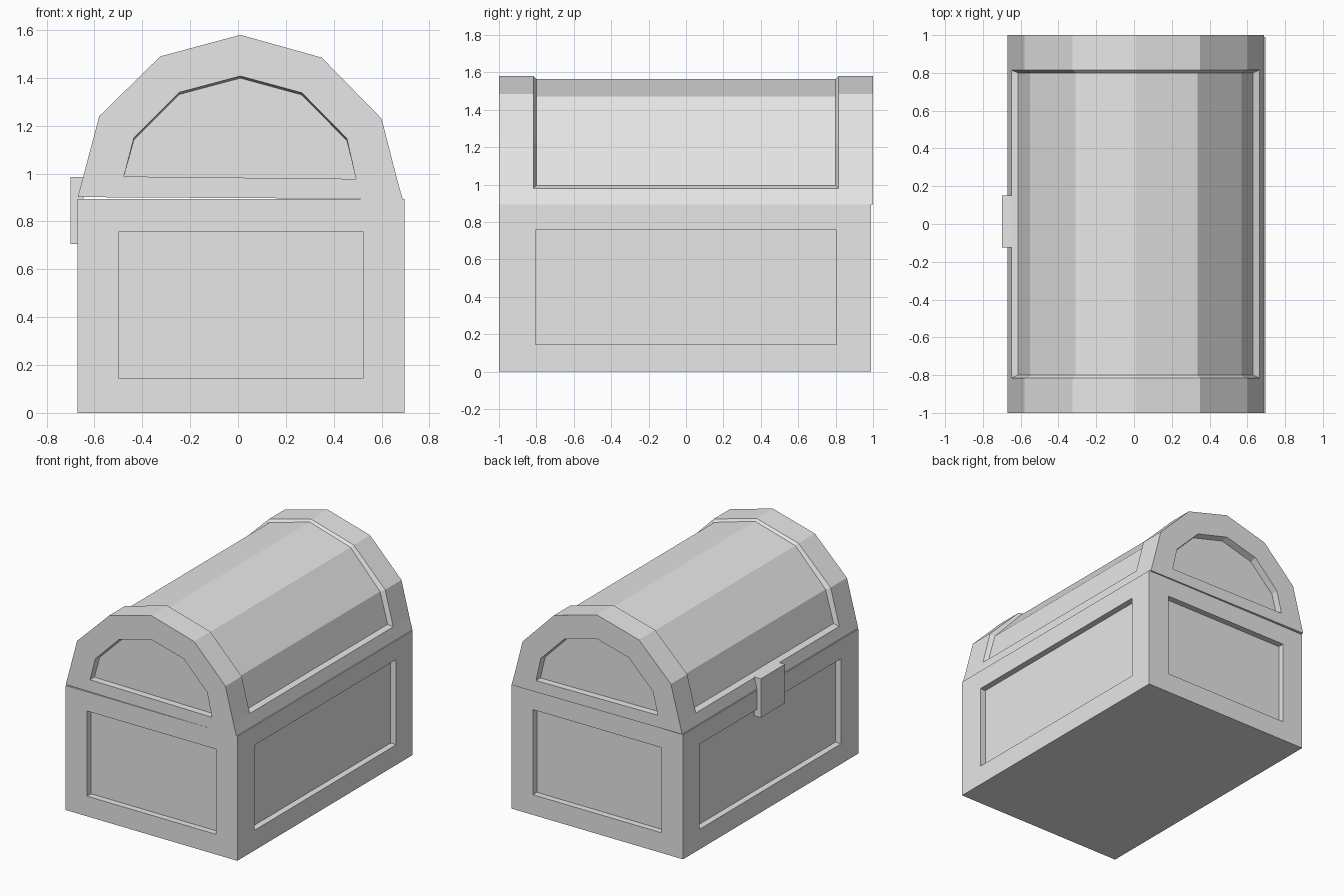
import bpy, bmesh

cube = bpy.data.objects.get("Cube")
if cube:
    bpy.data.objects.remove(cube, do_unlink=True)

grey = bpy.data.materials.new("plain grey")
grey.use_nodes = True
grey.diffuse_color = (0.8, 0.8, 0.8, 1)
grey.node_tree.nodes["Principled BSDF"].inputs["Base Color"].default_value = (0.8, 0.8, 0.8, 1)


def finish(bm, name):
    """Clean the mesh and link it as a flat shaded object."""
    bmesh.ops.remove_doubles(bm, verts=bm.verts, dist=0.0004)
    bmesh.ops.recalc_face_normals(bm, faces=bm.faces)
    mesh = bpy.data.meshes.new(name)
    bm.to_mesh(mesh)
    bm.free()
    mesh.materials.append(grey)
    obj = bpy.data.objects.new(name, mesh)
    bpy.context.collection.objects.link(obj)
    return obj


def box(bm, lo, hi):
    """Add a box between two corners."""
    verts = bmesh.ops.create_cube(bm, size=1)["verts"]
    for v in verts:
        for i in range(3):
            v.co[i] = lo[i] if v.co[i] < 0 else hi[i]


def loft(bm, rings):
    """Skin (profile, y) rings, closing both ends."""
    rows = [[bm.verts.new((x, y, z)) for x, z in prof] for prof, y in rings]
    n = len(rows[0])
    for a, b in zip(rows, rows[1:]):
        for i in range(n):
            j = (i + 1) % n
            bm.faces.new((a[i], a[j], b[j], b[i]))
    bm.faces.new(rows[0])
    bm.faces.new(rows[-1])


# Body: box with a recessed panel on each of the four sides
bm = bmesh.new()
box(bm, (-0.67, -1.0, 0.0), (0.695, 0.99, 0.895))
bm.normal_update()
sides = [f for f in bm.faces if abs(f.normal.z) < 0.5]
for face in sides:
    # axis running across the panel, with its lower and upper limit
    axis, low, high = (1, -0.805, 0.805) if abs(face.normal.x) > 0.5 else (0, -0.5, 0.525)
    bmesh.ops.inset_individual(bm, faces=[face], thickness=0.14)
    mid = face.calc_center_median()
    for v in face.verts:
        v.co[axis] = low if v.co[axis] < mid[axis] else high
        v.co.z = 0.145 if v.co.z < mid.z else 0.757
    shift = face.normal * -0.045
    walls = bmesh.ops.extrude_discrete_faces(bm, faces=[face])["faces"]
    bmesh.ops.translate(bm, verts=walls[0].verts, vec=shift)
finish(bm, "chest_body")

# Lid: vaulted profile, a recessed middle bay and a recessed panel on each end
rim_l, rim_r = (-0.649, 0.98), (0.664, 0.98)
base_l, base_r = (-0.67, 0.902), (0.688, 0.894)
arch = [(-0.58, 1.24), (-0.325, 1.49), (0.01, 1.58), (0.35, 1.485), (0.60, 1.23)]
bay_arch = [(-0.55, 1.225), (-0.31, 1.475), (0.01, 1.565), (0.335, 1.47), (0.57, 1.215)]
end_arch = [(-0.435, 1.15), (-0.245, 1.34), (0.01, 1.408), (0.267, 1.338), (0.455, 1.147)]
end_l, end_r = (-0.477, 0.988), (0.493, 0.978)

outer = [base_l, rim_l, rim_l, *arch, rim_r, rim_r, base_r]
bay = [base_l, rim_l, (-0.614, 0.997), *bay_arch, (0.63, 0.995), rim_r, base_r]
panel = [end_l] * 3 + end_arch + [end_r] * 3
sunk = [end_l] * 3 + [(x, z - 0.009) for x, z in end_arch] + [end_r] * 3

half = [(sunk, -0.95), (panel, -1.0), (outer, -1.0), (outer, -0.815), (bay, -0.80)]
bm = bmesh.new()
loft(bm, half + [(prof, -y) for prof, y in reversed(half)])
finish(bm, "chest_lid")

# Latch plate over the joint
bm = bmesh.new()
box(bm, (-0.70, -0.125, 0.705), (-0.645, 0.15, 0.985))
finish(bm, "latch")
